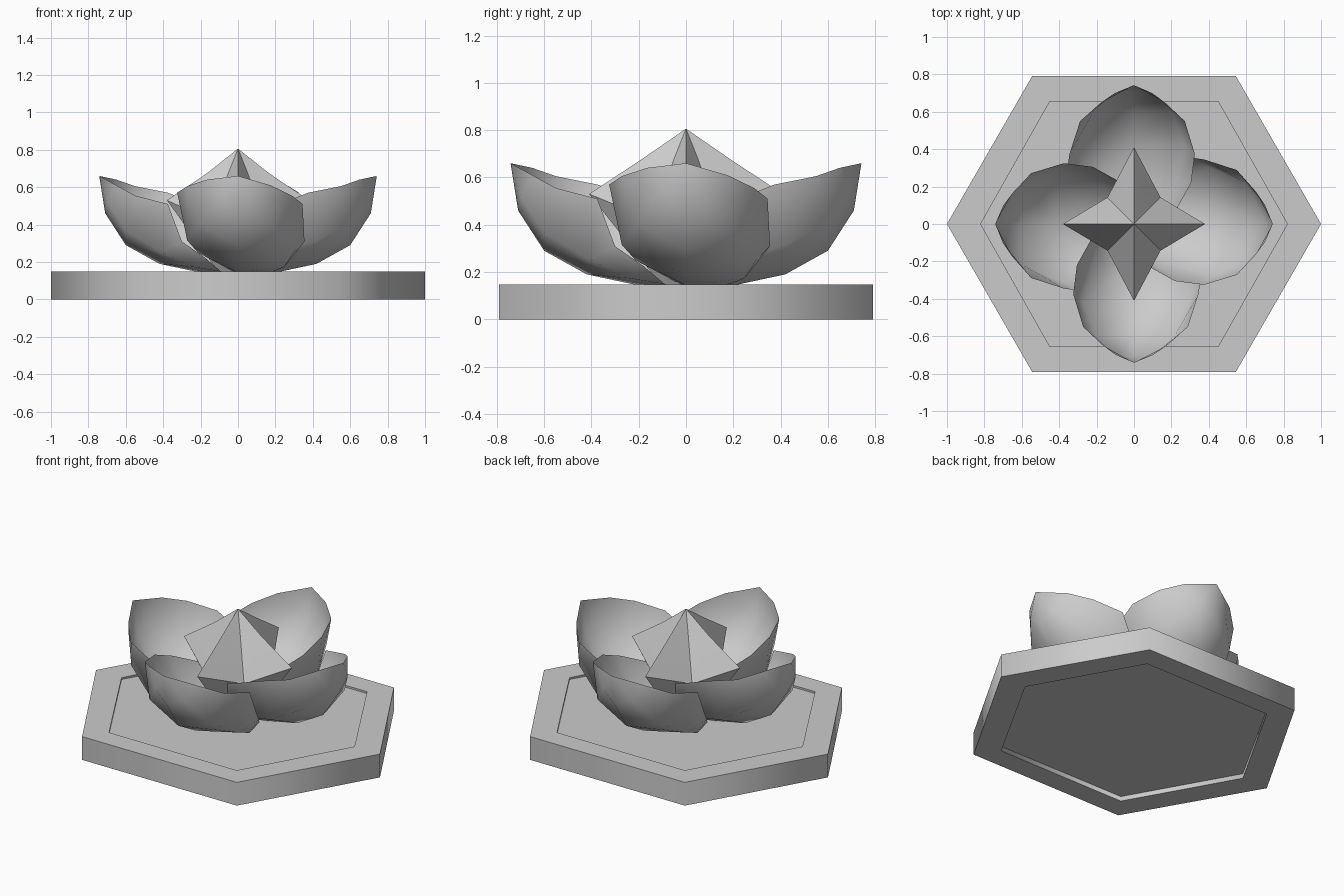
import bpy, bmesh, math
from mathutils import Matrix, Vector

cube = bpy.data.objects.get("Cube")
if cube:
    bpy.data.objects.remove(cube, do_unlink=True)

GREY = (0.6, 0.6, 0.6, 1.0)
stone = bpy.data.materials.new("plain_grey")
stone.use_nodes = True
stone.diffuse_color = GREY
stone.node_tree.nodes["Principled BSDF"].inputs["Base Color"].default_value = GREY


def finish(name, bm, angle):
    """Turn a bmesh into a smooth-shaded object with sharp edges above an angle."""
    mesh = bpy.data.meshes.new(name)
    bm.to_mesh(mesh)
    bm.free()
    mesh.materials.append(stone)
    obj = bpy.data.objects.new(name, mesh)
    bpy.context.collection.objects.link(obj)
    bpy.ops.object.select_all(action='DESELECT')
    obj.select_set(True)
    bpy.context.view_layer.objects.active = obj
    bpy.ops.object.shade_smooth_by_angle(angle=math.radians(angle))


def bridge(bm, low, high):
    """Join two closed rings of vertices with quads."""
    n = len(low)
    for i in range(n):
        j = (i + 1) % n
        bm.faces.new((low[i], low[j], high[j], high[i]))


# Hexagonal base with a shallow recess above and a deeper one below
def hexagon(bm, corner, side_x, side_y, z):
    pts = [(corner, 0), (side_x, side_y), (-side_x, side_y),
           (-corner, 0), (-side_x, -side_y), (side_x, -side_y)]
    return [bm.verts.new((x, y, z)) for x, y in pts]


TOP, TOP_DEPTH, UNDER_DEPTH = 0.148, 0.012, 0.03
outer, inner = (1.0, 0.545, 0.79), (0.82, 0.45, 0.655)
bm = bmesh.new()
rings = [hexagon(bm, *size, z) for size, z in (
    (inner, UNDER_DEPTH), (inner, 0), (outer, 0),
    (outer, TOP), (inner, TOP), (inner, TOP - TOP_DEPTH))]
for low, high in zip(rings, rings[1:]):
    bridge(bm, low, high)
bm.faces.new(rings[0][::-1])
bm.faces.new(rings[-1])
finish("hexagon_base", bm, 65)

# Cupped petals: points are (reach, side, height), listed from tip to heart.
# The tucked side keeps a high rim; the open side's rim drops under its neighbour.
TIP = (0.742, 0, 0.66)
KEEL = [(0.71, 0, 0.46), (0.60, 0, 0.29), (0.42, 0, 0.19), (0.2, 0, 0.143), (0, 0, 0.135)]
SHARED_MID = [(0.70, 0.10, 0.53), (0.60, 0.21, 0.385)]
SHARED_RIM = [(0.65, 0.17, 0.625), (0.55, 0.28, 0.58), (0.375, 0.335, 0.54)]
TUCKED_MID = SHARED_MID + [(0.42, -0.28, 0.29), (0.18, -0.22, 0.23), (0.02, -0.14, 0.22)]
TUCKED_RIM = SHARED_RIM + [(0.22, -0.315, 0.48), (0.08, -0.235, 0.42)]
OPEN_MID = SHARED_MID + [(0.41, 0.29, 0.28), (0.24, 0.24, 0.195), (0.09, 0.18, 0.165)]
OPEN_RIM = SHARED_RIM + [(0.30, 0.345, 0.34), (0.18, 0.27, 0.25)]
TILT = 0.09


def petal(name, angle):
    bm = bmesh.new()
    turn = Matrix.Rotation(angle, 3, 'Z')

    def vert(p, side):
        s = abs(p[1]) * side
        return bm.verts.new(turn @ Vector((p[0], s + 0.03 * abs(s), p[2] - TILT * s)))

    columns = [(TUCKED_RIM, -1), (TUCKED_MID, -1), (KEEL, 1), (OPEN_MID, 1), (OPEN_RIM, 1)]
    grid = [[vert(p, side) for p in pts] for pts, side in columns]
    tip = vert(TIP, 1)
    for a, b in zip(grid, grid[1:]):
        bm.faces.new((tip, b[0], a[0]))
        for i in range(len(a) - 1):
            bm.faces.new((a[i], b[i], b[i + 1], a[i + 1]))
    # Outside of the cup faces down and away from the heart
    bmesh.ops.recalc_face_normals(bm, faces=bm.faces)
    if sum(f.normal.z * f.calc_area() for f in bm.faces) > 0:
        bmesh.ops.reverse_faces(bm, faces=bm.faces)
    finish(name, bm, 75)


for i, label in enumerate(("left", "back", "right", "front")):
    petal(label + "_petal", i * math.pi / 2)


# Four-pointed star bud in the heart, tapering to its foot
def star(bm, arm_x, arm_y, arm_z, valley, valley_z):
    ring = []
    for i in range(4):
        a = i * math.pi / 2
        ring.append(bm.verts.new((arm_x * math.cos(a), arm_y * math.sin(a), arm_z)))
        a += math.pi / 4
        d = valley * math.sqrt(2)
        ring.append(bm.verts.new((d * math.cos(a), d * math.sin(a), valley_z)))
    return ring


bm = bmesh.new()
foot = star(bm, 0.1, 0.1, 0.14, 0.05, 0.14)
points = star(bm, 0.38, 0.41, 0.53, 0.142, 0.42)
shoulder = star(bm, 0.165, 0.19, 0.675, 0.05, 0.68)
apex = bm.verts.new((0, 0, 0.806))
bridge(bm, foot, points)
bridge(bm, points, shoulder)
for i in range(8):
    bm.faces.new((shoulder[i], shoulder[(i + 1) % 8], apex))
bm.faces.new(foot[::-1])
finish("star_bud", bm, 30)
